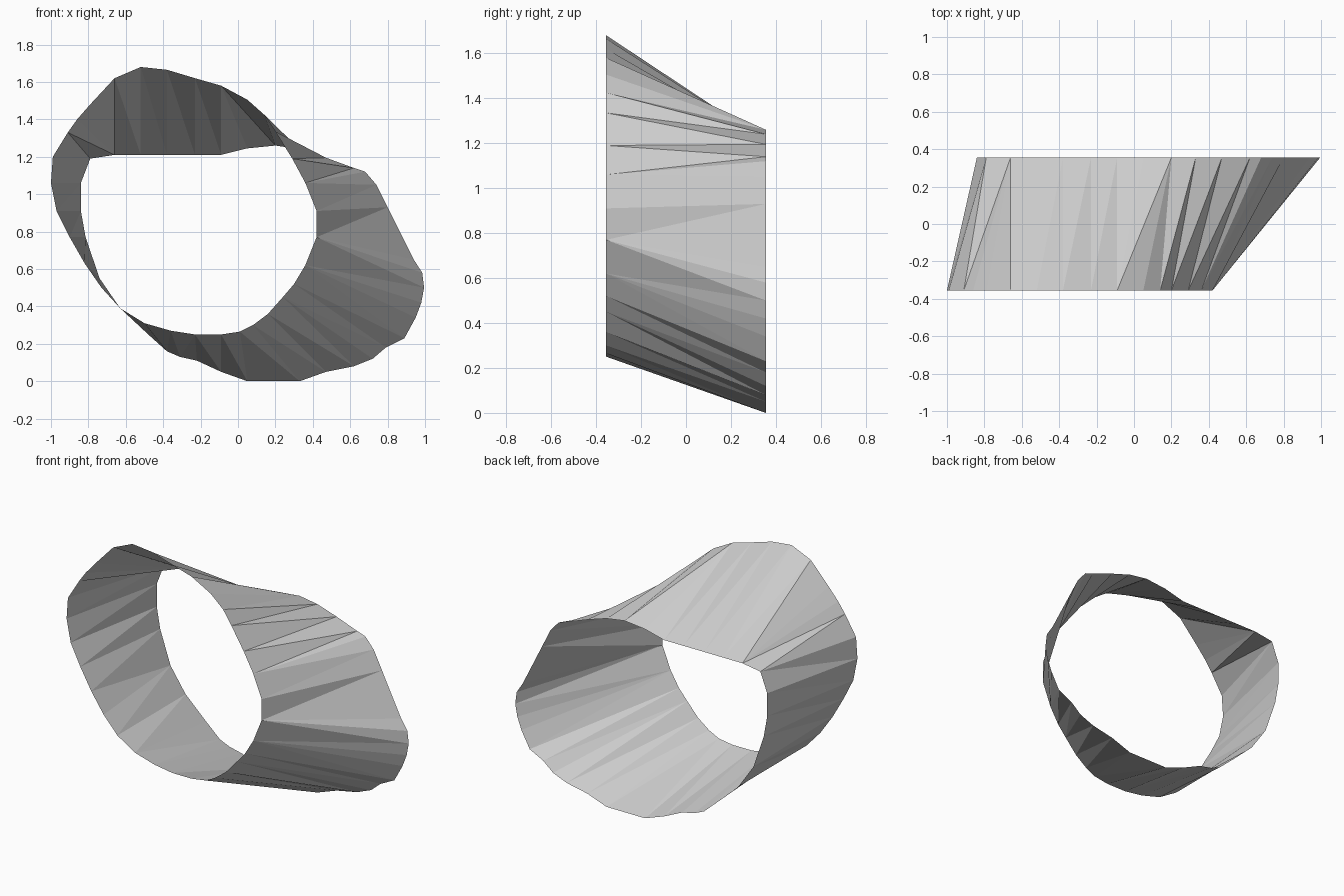
import bpy
from math import dist

# Front and back rims as (x, z), from the left side round the bottom and over the top
FRONT = [(-1, 1.06), (-.97, .91), (-.9, .77), (-.82, .63), (-.73, .5), (-.63, .39), (-.5, .31),
         (-.36, .27), (-.23, .25), (-.09, .25), (.01, .265), (.08, .3), (.16, .36), (.24, .45),
         (.3, .52), (.36, .62), (.42, .77), (.42, .91), (.36, 1.06), (.29, 1.19), (.2, 1.335),
         (.14, 1.425), (.05, 1.505), (-.09, 1.58), (-.23, 1.62), (-.38, 1.665), (-.52, 1.68),
         (-.66, 1.62), (-.79, 1.48), (-.86, 1.4), (-.91, 1.33), (-.99, 1.2)]
BACK = [(-.84, 1.06), (-.84, .91), (-.815, .77), (-.74, .55), (-.63, .39), (-.48, .25), (-.38, .16),
        (-.31, .13), (-.22, .11), (-.09, .05), (.05, .0), (.33, .0), (.47, .05), (.62, .08),
        (.72, .12), (.79, .18), (.89, .23), (.95, .34), (.98, .42), (.995, .5), (.985, .58),
        (.94, .65), (.88, .77), (.8, .93), (.74, 1.05), (.68, 1.12), (.62, 1.14), (.47, 1.195),
        (.33, 1.24), (.2, 1.26), (.05, 1.245), (-.09, 1.21), (-.23, 1.21), (-.38, 1.21),
        (-.52, 1.21), (-.66, 1.21), (-.79, 1.19)]
# Rim points joined straight across the band; the span between ties is zipped up
TIES = [(0, 0), (5, 4), (8, 8), (9, 10), (16, 20), (16, 22), (18, 25), (19, 27), (20, 28),
        (21, 29), (22, 29), (23, 30), (24, 32), (27, 35), (29, 35), (30, 36), (32, 37)]
HALF_DEPTH = .355


def fractions(loop, a, b):
    """Arc-length fraction of each point from a to b."""
    d = [0]
    for i in range(a, b):
        d.append(d[-1] + dist(loop[i], loop[(i + 1) % len(loop)]))
    return [v / d[-1] if d[-1] else 1 for v in d]


nf, nb = len(FRONT), len(BACK)
verts = [(x, -HALF_DEPTH, z) for x, z in FRONT] + [(x, HALF_DEPTH, z) for x, z in BACK]
faces = []
for (f0, b0), (f1, b1) in zip(TIES, TIES[1:]):
    ff, fb = fractions(FRONT, f0, f1), fractions(BACK, b0, b1)
    i, j = f0, b0
    while i < f1 or j < b1:
        p, q = i % nf, nf + j % nb
        if j == b1 or (i < f1 and ff[i - f0 + 1] <= fb[j - b0 + 1]):
            i += 1
            faces.append((p, i % nf, q))
        else:
            j += 1
            faces.append((p, nf + j % nb, q))

# Open twisted band, flat shaded
mesh = bpy.data.meshes.new("twisted_band")
mesh.from_pydata(verts, [], faces)
mesh.update()
band = bpy.data.objects.new("twisted_band", mesh)
bpy.context.collection.objects.link(band)
